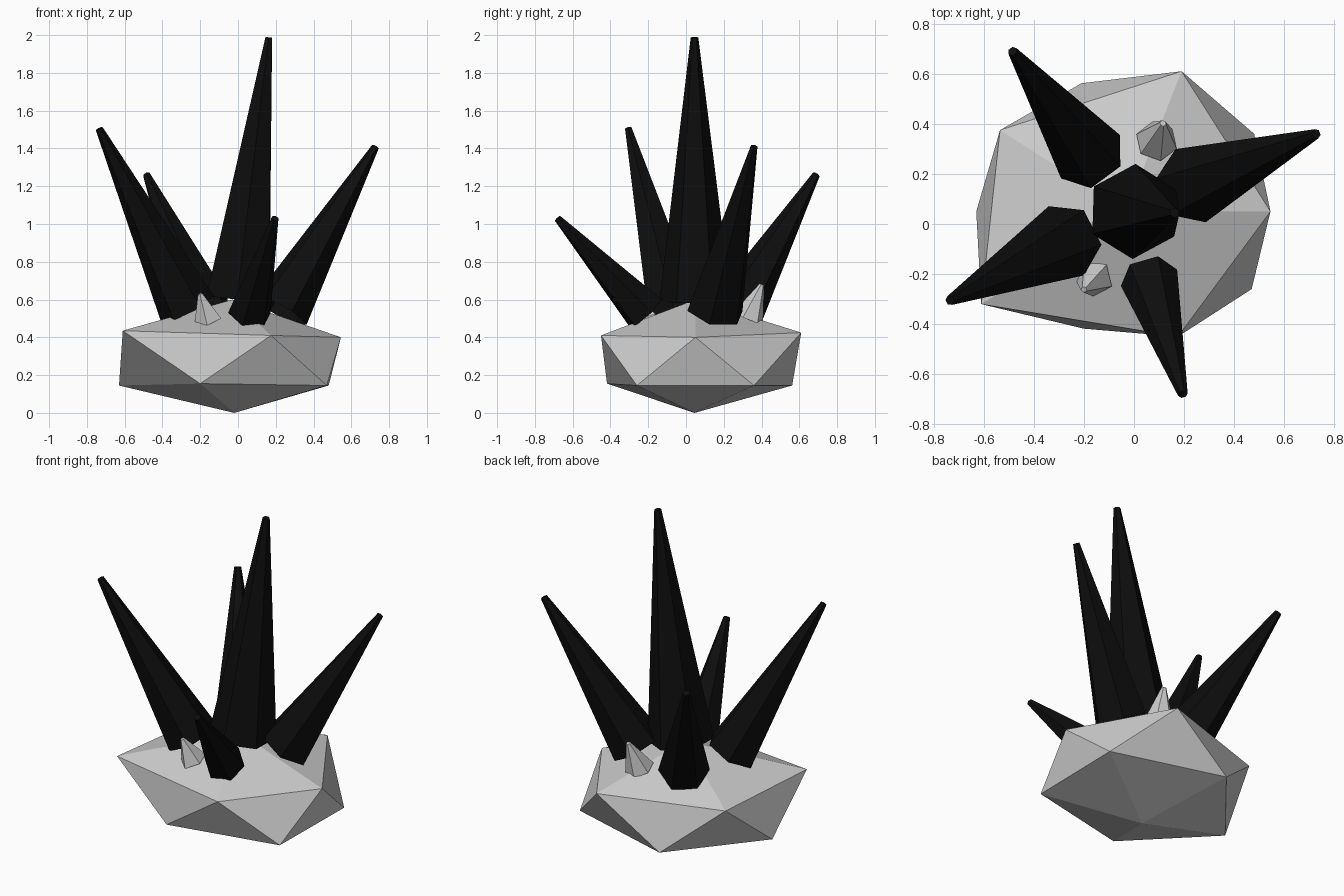
import bpy, bmesh, math
from mathutils import Vector, Matrix

if "Cube" in bpy.data.objects:
    bpy.data.objects.remove(bpy.data.objects["Cube"])

black = bpy.data.materials.new("black_crystal")
black.diffuse_color = (0.004, 0.004, 0.004, 1)
black.use_nodes = True
black.node_tree.nodes["Principled BSDF"].inputs["Base Color"].default_value = black.diffuse_color


def finish(bm, name, mat=None):
    bmesh.ops.recalc_face_normals(bm, faces=bm.faces)
    me = bpy.data.meshes.new(name)
    bm.to_mesh(me)
    bm.free()
    ob = bpy.data.objects.new(name, me)
    bpy.context.collection.objects.link(ob)
    if mat:
        me.materials.append(mat)
    return ob


def spike(name, base, tip, r_base, r_tip, sides, mat=None, spin=0.0):
    """Tapered prism, open underneath, leaning from base to tip."""
    base, tip = Vector(base), Vector(tip)
    axis = tip - base
    lean = math.atan2(axis.xy.length, axis.z)
    heading = math.atan2(axis.y, axis.x)
    m = (Matrix.Translation(base) @ Matrix.Rotation(heading, 4, 'Z')
         @ Matrix.Rotation(lean, 4, 'Y'))
    bm = bmesh.new()
    rings = []
    for r, z in ((r_base, 0), (r_tip, axis.length)):
        ring = []
        for i in range(sides):
            a = math.pi / 2 + spin + math.tau * i / sides
            ring.append(bm.verts.new(m @ Vector((r * math.cos(a), r * math.sin(a), z))))
        rings.append(ring)
    lo, hi = rings
    for i in range(sides):
        j = (i + 1) % sides
        bm.faces.new((lo[i], lo[j], hi[j], hi[i]))
    bm.faces.new(hi)
    ob = finish(bm, name, mat)
    return ob


# Rock base: an uneven, flattened icosahedron
upper = [(.545, .05, .40), (.19, .61, .425), (-.535, .375, .42),
         (-.61, -.32, .435), (.175, -.45, .41)]
lower = [(.48, .36, .145), (-.21, .562, .145), (-.63, .05, .145),
         (-.2, -.418, .155), (.47, -.26, .145)]
bm = bmesh.new()
up = [bm.verts.new(p) for p in upper]
lo = [bm.verts.new(p) for p in lower]
top = bm.verts.new((-.03, .05, .6))
bottom = bm.verts.new((-.02, .045, 0))
for i in range(5):
    j = (i + 1) % 5
    bm.faces.new((top, up[i], up[j]))
    bm.faces.new((up[i], lo[i], up[j]))
    bm.faces.new((lo[i], lo[j], up[j]))
    bm.faces.new((bottom, lo[j], lo[i]))
finish(bm, "rock_base")

# Large black crystals: base centre, tip centre, base radius
crystals = {
    "centre_crystal": ((0, .05, .6), (.163, .045, 1.988), .19),
    "right_crystal": ((.226, .153, .54), (.728, .36, 1.41), .158),
    "back_left_crystal": ((-.174, .269, .54), (-.485, .69, 1.262), .146),
    "left_crystal": ((-.27, -.067, .555), (-.735, -.305, 1.505), .155),
    "front_crystal": ((.06, -.215, .53), (.195, -.68, 1.03), .117),
}
for name, (b, t, r) in crystals.items():
    spike(name, b, t, r, .02, 6, black)

# Small grey shards
spike("front_shard", (-.158, -.215, .49), (-.2, -.262, .63), .078, .013, 5, spin=.3)
spike("back_shard", (.09, .33, .505), (.116, .402, .68), .085, .013, 6)
